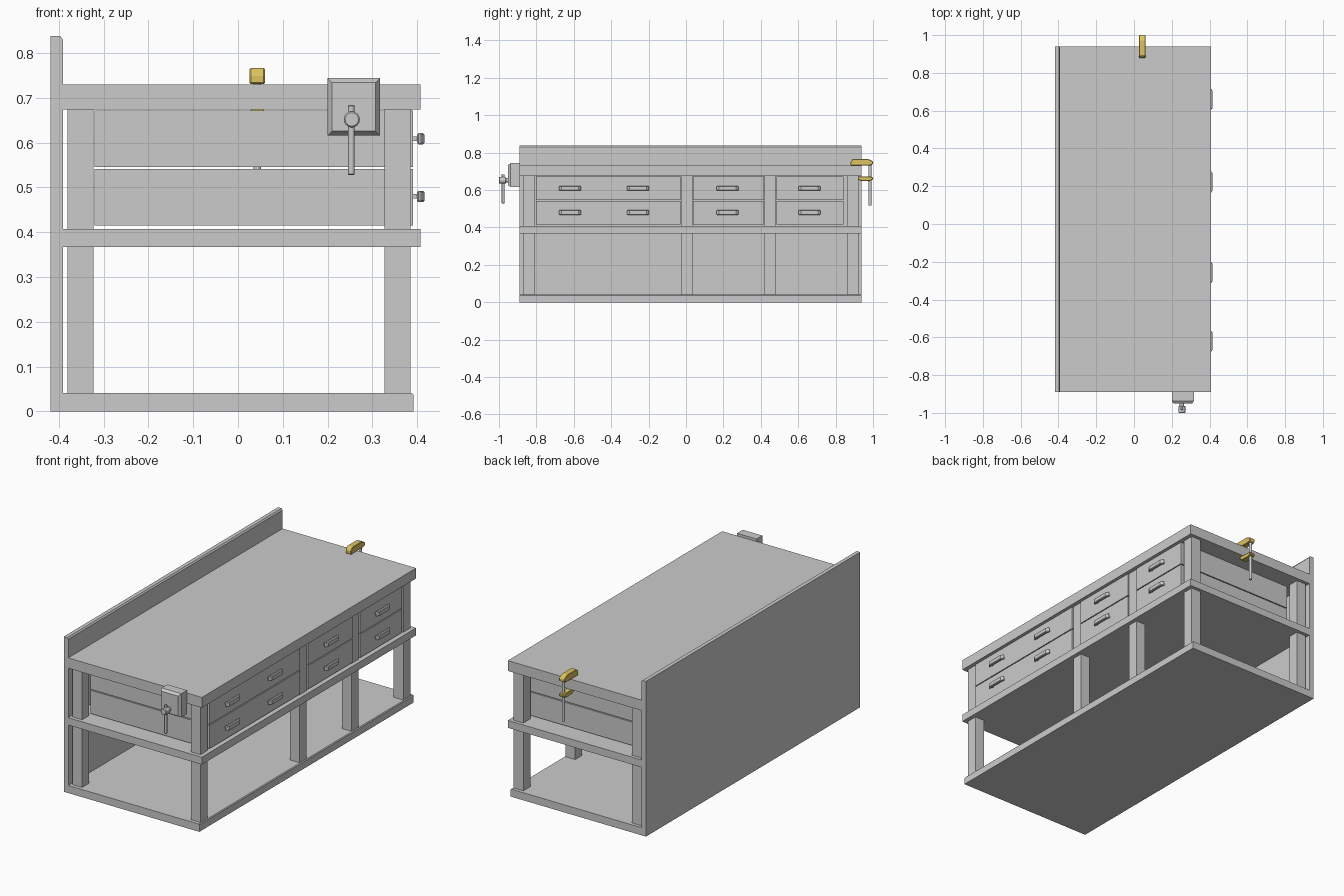
import bpy, bmesh, math
from mathutils import Matrix, Vector

if "Cube" in bpy.data.objects:
    bpy.data.objects.remove(bpy.data.objects["Cube"])

Y0, Y1 = -0.89, 0.939  # ends of the boards

gold = bpy.data.materials.new("brass_paint")
gold.diffuse_color = (0.72, 0.55, 0.12, 1)
gold.use_nodes = True
gold.node_tree.nodes["Principled BSDF"].inputs["Base Color"].default_value = gold.diffuse_color


def finish(name, bm, mat=None):
    bmesh.ops.recalc_face_normals(bm, faces=bm.faces)
    me = bpy.data.meshes.new(name)
    bm.to_mesh(me)
    bm.free()
    ob = bpy.data.objects.new(name, me)
    bpy.context.collection.objects.link(ob)
    if mat:
        me.materials.append(mat)
    return ob


def box(name, x, y, z, mat=None):
    bm = bmesh.new()
    size = (x[1] - x[0], y[1] - y[0], z[1] - z[0])
    mid = Vector((sum(x) / 2, sum(y) / 2, sum(z) / 2))
    bmesh.ops.create_cube(bm, size=1, matrix=Matrix.Translation(mid) @ Matrix.Diagonal((*size, 1)))
    return finish(name, bm, mat)


def prism(name, pts, offset, mat=None):
    """Extrude a closed 3D outline along an offset vector."""
    bm = bmesh.new()
    face = bm.faces.new([bm.verts.new(p) for p in pts])
    ext = bmesh.ops.extrude_face_region(bm, geom=[face])
    bmesh.ops.translate(bm, vec=offset, verts=[v for v in ext["geom"] if isinstance(v, bmesh.types.BMVert)])
    # keep the first cap so the solid is closed
    if not face.is_valid:
        bm.faces.new([v for v in bm.verts][:len(pts)])
    return finish(name, bm, mat)


def rod(name, a, b, r, sides=12, bevel=0.0):
    a, b = Vector(a), Vector(b)
    d = b - a
    bm = bmesh.new()
    m = Matrix.Translation((a + b) / 2) @ d.to_track_quat('Z', 'Y').to_matrix().to_4x4()
    bmesh.ops.create_cone(bm, cap_ends=True, segments=sides, radius1=r, radius2=r, depth=d.length, matrix=m)
    ob = finish(name, bm)
    if bevel:
        add_bevel(ob, bevel)
    bpy.context.view_layer.objects.active = ob
    ob.select_set(True)
    bpy.ops.object.shade_smooth_by_angle(angle=math.radians(35))
    ob.select_set(False)
    return ob


def add_bevel(ob, w):
    mod = ob.modifiers.new("edge", 'BEVEL')
    mod.width = w
    mod.segments = 1
    mod.limit_method = 'ANGLE'
    mod.angle_limit = math.radians(40)


# boards
prism("back_board", [(-0.418, Y0, 0), (-0.391, Y0, 0), (-0.391, Y0, 0.83),
                     (-0.397, Y0, 0.838), (-0.418, Y0, 0.838)], (0, Y1 - Y0, 0))
box("bench_top", (-0.391, 0.407), (Y0, Y1), (0.674, 0.73))
box("middle_shelf", (-0.391, 0.407), (Y0, Y1), (0.367, 0.407))
prism("bottom_board", [(-0.391, Y0, 0), (0.392, Y0, 0), (0.392, Y0, 0.037),
                       (0.388, Y0, 0.041), (-0.391, Y0, 0.041)], (0, Y1 - Y0, 0))

# posts
for row, x in (("back", (-0.381, -0.322)), ("front", (0.327, 0.385))):
    for i, y in enumerate((-0.84, 0.005, 0.449, 0.891)):
        box(f"{row}_post_{i + 1}", x, (y - 0.03, y + 0.03), (0.04, 0.675))

# drawers and pulls
columns = [((-0.802, -0.029), (-0.62, -0.257)), ((0.037, 0.417), (0.222,)), ((0.484, 0.842), (0.66,))]
for row, z, hz in (("upper", (0.546, 0.672), 0.609), ("lower", (0.415, 0.541), 0.48)):
    for c, (ys, pulls) in enumerate(columns):
        box(f"{row}_drawer_{c + 1}", (-0.32, 0.391), ys, z)
        for p, y in enumerate(pulls):
            outline = [(-0.059, 0.400), (-0.059, 0.406), (-0.045, 0.416),
                       (0.045, 0.416), (0.059, 0.406), (0.059, 0.400)]
            grip = prism(f"{row}_drawer_{c + 1}_pull_{p + 1}",
                         [(x, y + dy, hz - 0.0125) for dy, x in outline], (0, 0, 0.025))
            add_bevel(grip, 0.003)
            for s in (-1, 1):
                box(f"{row}_pull_stud", (0.39, 0.402), (y + s * 0.045 - 0.005, y + s * 0.045 + 0.005),
                    (hz - 0.005, hz + 0.005))

# vise: jaw with a chamfered front face, screw, hub and turning bar
jaw = bmesh.new()
rings = []
for y, inset in ((-0.888, 0), (-0.937, 0), (-0.951, 0.010)):
    xs, zs = (0.20 + inset, 0.317 - inset), (0.616 + inset, 0.744 - inset)
    rings.append([jaw.verts.new((xs[i], y, zs[j])) for i, j in ((0, 0), (1, 0), (1, 1), (0, 1))])
for a, b in zip(rings, rings[1:]):
    for k in range(4):
        jaw.faces.new((a[k], a[(k + 1) % 4], b[(k + 1) % 4], b[k]))
jaw.faces.new(rings[0])
jaw.faces.new(rings[-1])
finish("vise_jaw", jaw)
rod("vise_screw", (0.254, -0.945, 0.652), (0.254, -0.97, 0.652), 0.012)
rod("vise_hub", (0.254, -0.963, 0.652), (0.254, -1.0, 0.652), 0.018, 16, 0.003)
rod("vise_bar", (0.253, -0.978, 0.528), (0.253, -0.978, 0.684), 0.0075, 12, 0.002)

# clamp: two painted jaws on a steel rod
cx, cw = 0.026, 0.034
upper = prism("clamp_upper_jaw", [(cx, y, z) for y, z in (
    (0.88, 0.731), (0.88, 0.752), (0.893, 0.767), (0.972, 0.767),
    (1.0, 0.754), (1.0, 0.738), (0.985, 0.731))], (cw, 0, 0), gold)
add_bevel(upper, 0.003)
lower = prism("clamp_lower_jaw", [(cx, y, z) for y, z in (
    (0.917, 0.674), (0.917, 0.66), (0.93, 0.65), (0.975, 0.647),
    (1.0, 0.655), (1.0, 0.668), (0.985, 0.672))], (cw, 0, 0), gold)
add_bevel(lower, 0.003)
rod("clamp_rod", (0.043, 0.984, 0.517), (0.043, 0.984, 0.745), 0.008)
